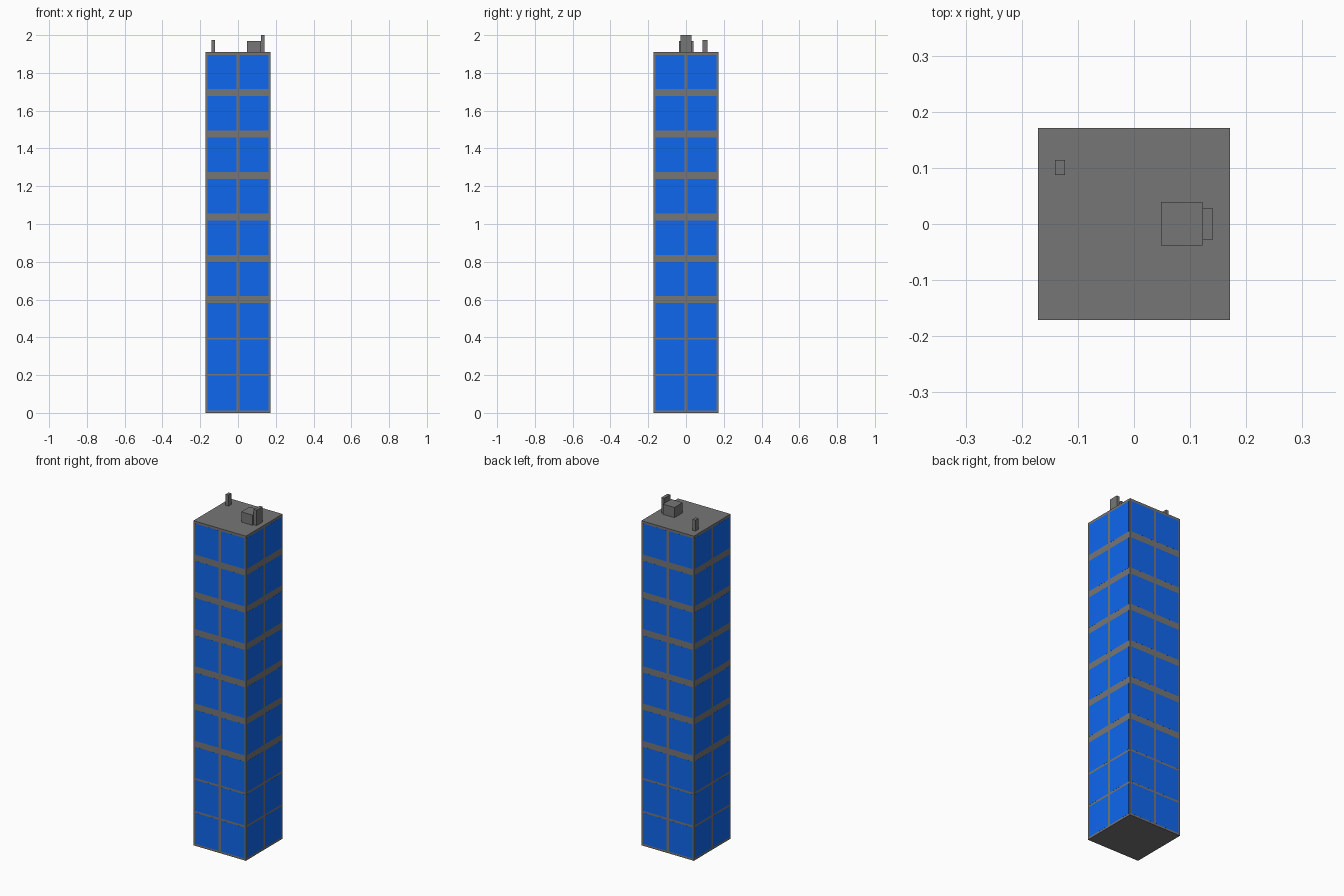
import bpy, bmesh
from mathutils import Matrix, Vector
from math import pi

if "Cube" in bpy.data.objects:
    bpy.data.objects.remove(bpy.data.objects["Cube"])

HALF, ROOF = 0.1708, 1.91      # tower half width and roof height
PANE_W, PANE_H, PANE_OUT = 0.153, 0.182, 0.0002


def make_material(name, color):
    mat = bpy.data.materials.new(name)
    mat.diffuse_color = (*color, 1)
    mat.use_nodes = True
    mat.node_tree.nodes["Principled BSDF"].inputs["Base Color"].default_value = mat.diffuse_color
    return mat


def add_box(bm, lo, hi, turn=0.0):
    lo, hi = Vector(lo), Vector(hi)
    mat = (Matrix.Rotation(turn, 4, 'Z') @ Matrix.Translation((lo + hi) / 2)
           @ Matrix.Diagonal((*(hi - lo), 1)))
    bmesh.ops.create_cube(bm, size=1, matrix=mat)


def finish(name, bm, material):
    mesh = bpy.data.meshes.new(name)
    bm.to_mesh(mesh)
    bm.free()
    mesh.materials.append(material)
    obj = bpy.data.objects.new(name, mesh)
    bpy.context.collection.objects.link(obj)


def box(name, lo, hi):
    bm = bmesh.new()
    add_box(bm, lo, hi)
    finish(name, bm, grey)


grey = make_material("dark_grey", (0.18, 0.18, 0.18))
blue = make_material("window_blue", (0.0044, 0.136, 0.855))

# Grey tower body
box("tower_body", (-HALF, -HALF, 0), (HALF, HALF, ROOF))

# Blue window panes: three closely spaced rows, then six with thick floor bands
rows = [0.012 + 0.194 * i for i in range(3)] + [0.618 + 0.2192 * i for i in range(6)]
bm = bmesh.new()
for side in range(4):
    for x in (-0.008 - PANE_W, 0.008):
        for z in rows:
            add_box(bm, (x, -HALF - PANE_OUT, z), (x + PANE_W, -HALF + 0.002, z + PANE_H),
                    side * pi / 2)
finish("windows", bm, blue)

# Rooftop equipment
box("roof_plant_room", (0.048, -0.038, ROOF), (0.122, 0.039, 1.97))
box("roof_stack", (0.122, -0.028, ROOF), (0.141, 0.028, 2.0))
box("roof_vent", (-0.141, 0.087, ROOF), (-0.123, 0.114, 1.975))
